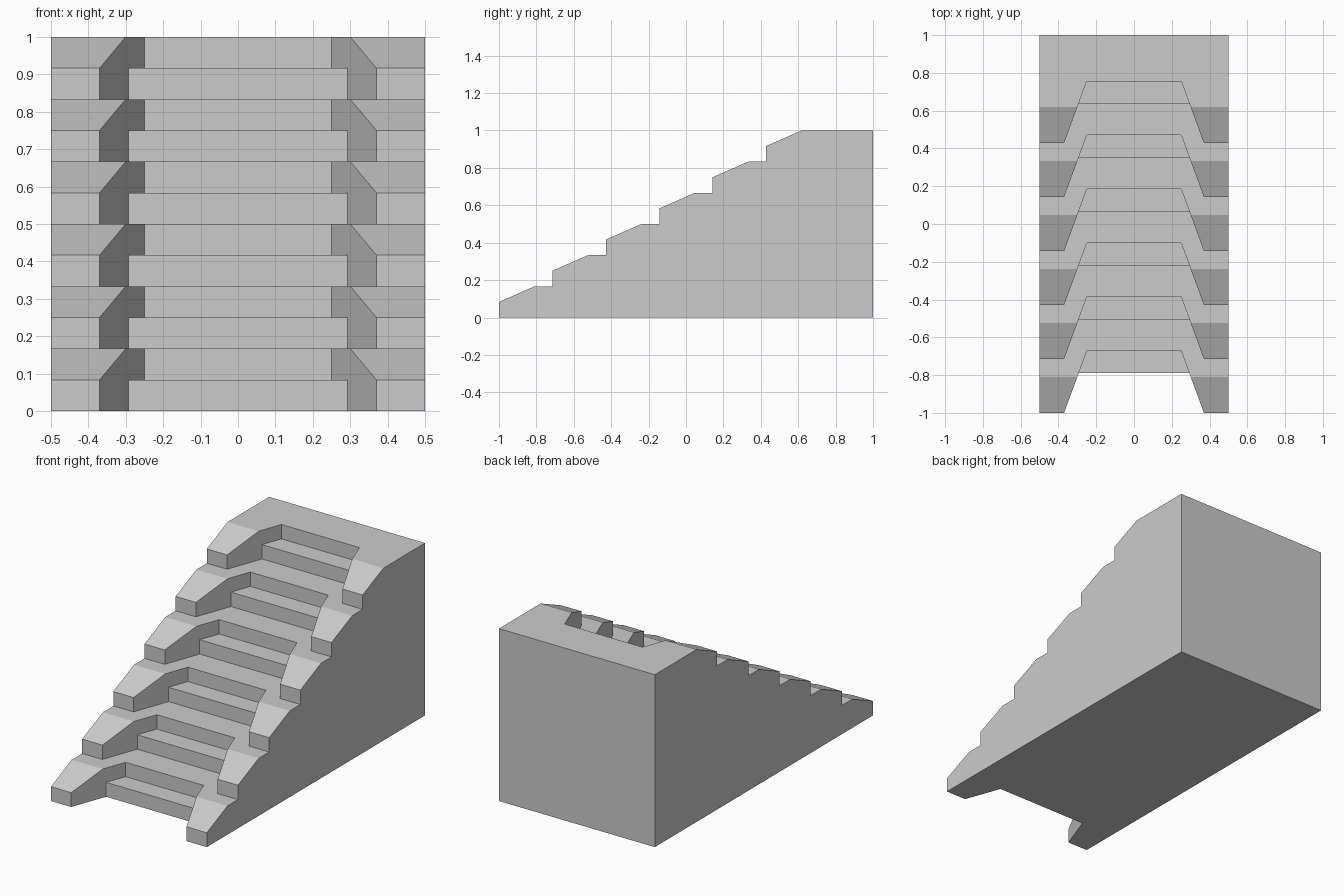
import bpy
import bmesh

if "Cube" in bpy.data.objects:
    bpy.data.objects.remove(bpy.data.objects["Cube"])

STEPS = 6
RUN, RISE = 2 / 7, 1 / 6
SLOPE, LEDGE, NOTCH = 0.19, 0.21, 0.327   # depths behind each step's front
X_SIDE, X_FRONT, X_BACK = 0.5, 0.37, 0.25  # half widths

bm = bmesh.new()


def notch_x(depth):
    """Half width of the tapering notch at a given depth."""
    return X_FRONT + (X_BACK - X_FRONT) * depth / NOTCH


def face(points):
    bm.faces.new([bm.verts.new(p) for p in points])


def mirror(points):
    return [(-x, y, z) for x, y, z in points]


def span(points):
    """Polyline from the right side through to its mirror image on the left."""
    return points + mirror(points)[::-1]


def both(points):
    face(points)
    face(mirror(points)[::-1])


def front_line(i):
    """Foot of step i, right half."""
    y, z = -1 + i * RUN, i * RISE
    return [(X_SIDE, y, z), (X_FRONT, y, z), (notch_x(LEDGE), y + LEDGE, z)]


side = []
for i in range(STEPS):
    y, z0 = -1 + i * RUN, i * RISE
    z1, z2 = z0 + RISE / 2, z0 + RISE
    A0, B0, C0 = front_line(i)
    A, B, C = [(p[0], p[1], z1) for p in (A0, B0, C0)]
    D, d = (X_BACK, y + NOTCH, z1), (X_BACK, y + NOTCH, z2)
    a, b = (X_SIDE, y + SLOPE, z2), (notch_x(SLOPE), y + SLOPE, z2)

    # Side blocks: front, notch wall, sloped cap
    both([A0, B0, B, A])
    both([B0, C0, C, B])
    both([A, B, b, a])
    both([B, C, D, d, b])
    # Middle: lower riser, ledge, upper riser
    face(span([C0, C])[::1])
    face(span([C, D]))
    face(span([D, d]))
    # Tread up to the next step, or to the back edge
    nxt = front_line(i + 1) if i < STEPS - 1 else [(X_SIDE, 1, 1)]
    face(span([a, b, d]) + span(nxt)[::-1])
    side += [A0, A, a]

# Side walls, back and underside
both(side + [(X_SIDE, 1, 1), (X_SIDE, 1, 0)])
face(span([(X_SIDE, 1, 0), (X_SIDE, 1, 1)]))
face(span(front_line(0)) + [(-X_SIDE, 1, 0), (X_SIDE, 1, 0)])

bmesh.ops.remove_doubles(bm, verts=bm.verts[:], dist=1e-4)
bmesh.ops.recalc_face_normals(bm, faces=bm.faces[:])
mesh = bpy.data.meshes.new("staircase")
bm.to_mesh(mesh)
bm.free()
bpy.context.collection.objects.link(bpy.data.objects.new("staircase", mesh))
